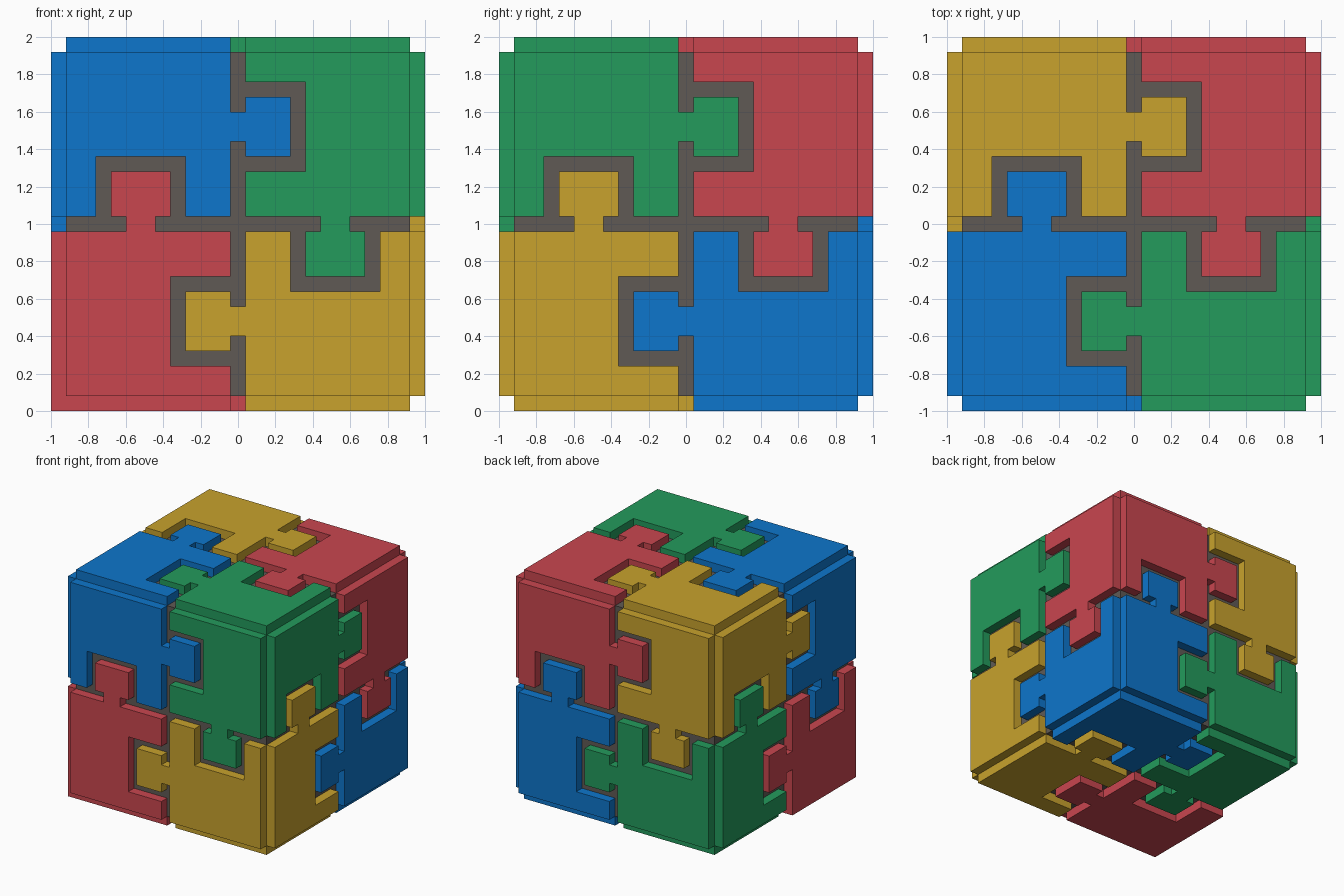
import bpy, bmesh
from mathutils import Vector

if "Cube" in bpy.data.objects:
    bpy.data.objects.remove(bpy.data.objects["Cube"])

CORE, OUT = 0.92, 1.0      # core half size, outer plate surface


def material(name, rgb):
    lin = [((c / 255 + 0.055) / 1.055) ** 2.4 for c in rgb]
    m = bpy.data.materials.new(name)
    m.diffuse_color = (*lin, 1)
    m.use_nodes = True
    m.node_tree.nodes["Principled BSDF"].inputs["Base Color"].default_value = m.diffuse_color
    return m


blue = material("blue", (13, 118, 204))
green = material("green", (35, 155, 92))
red = material("red", (201, 70, 79))
yellow = material("yellow", (200, 162, 45))
grey = material("dark grey", (96, 90, 85))

# Outline of the upper-left jigsaw plate: pocket below, tab to the right
OUTLINE = [(-.92, .92), (-.92, .04), (-.76, .04), (-.76, .36), (-.28, .36), (-.28, .04),
           (-.04, .04), (-.04, .44), (.04, .44), (.04, .36), (.28, .36), (.28, .68),
           (.04, .68), (.04, .60), (-.04, .60), (-.04, .92)]


def add_plate(bm, n, a, b, left_edge):
    """Plate on the face with normal n, in the quadrant towards a and b."""
    if a.cross(b).dot(n) < 0:
        a, b = b, a
    centre = Vector((0, 0, 1))
    rings = []
    for depth in (CORE, OUT):
        rings.append([bm.verts.new(centre + n * depth + a * v
                                   - b * (left_edge if u == -.92 else u))
                      for u, v in OUTLINE])
    low, high = rings
    bm.faces.new(high)
    bm.faces.new(low[::-1])
    for i in range(len(low)):
        j = (i + 1) % len(low)
        bm.faces.new((low[i], low[j], high[j], high[i]))


def finish(bm, name, mat):
    bmesh.ops.recalc_face_normals(bm, faces=bm.faces)
    me = bpy.data.meshes.new(name)
    bm.to_mesh(me)
    bm.free()
    me.materials.append(mat)
    bpy.context.collection.objects.link(bpy.data.objects.new(name, me))


# Grey inner cube seen through the gaps
bm = bmesh.new()
bmesh.ops.create_cube(bm, size=2 * CORE)
bmesh.ops.translate(bm, verts=bm.verts, vec=(0, 0, 1))
finish(bm, "core", grey)

# Eight corner pieces of three plates each; opposite corners share a colour
UPPER = {(-1, -1): blue, (1, -1): green, (1, 1): red, (-1, 1): yellow}
for (sx, sy) in UPPER:
    for sz in (1, -1):
        mat = UPPER[(sx * sz, sy * sz)]
        axes = [Vector((sx, 0, 0)), Vector((0, sy, 0)), Vector((0, 0, sz))]
        bm = bmesh.new()
        for k in range(3):
            # the bottom plate of the front left lower corner runs out to the left side
            full = (sx, sy, sz) == (-1, -1, -1) and k == 2
            add_plate(bm, axes[k], axes[(k + 1) % 3], axes[(k + 2) % 3],
                      -OUT if full else -CORE)
        name = "_".join(("upper" if sz > 0 else "lower", "front" if sy < 0 else "back",
                         "right" if sx > 0 else "left", "piece"))
        finish(bm, name, mat)
